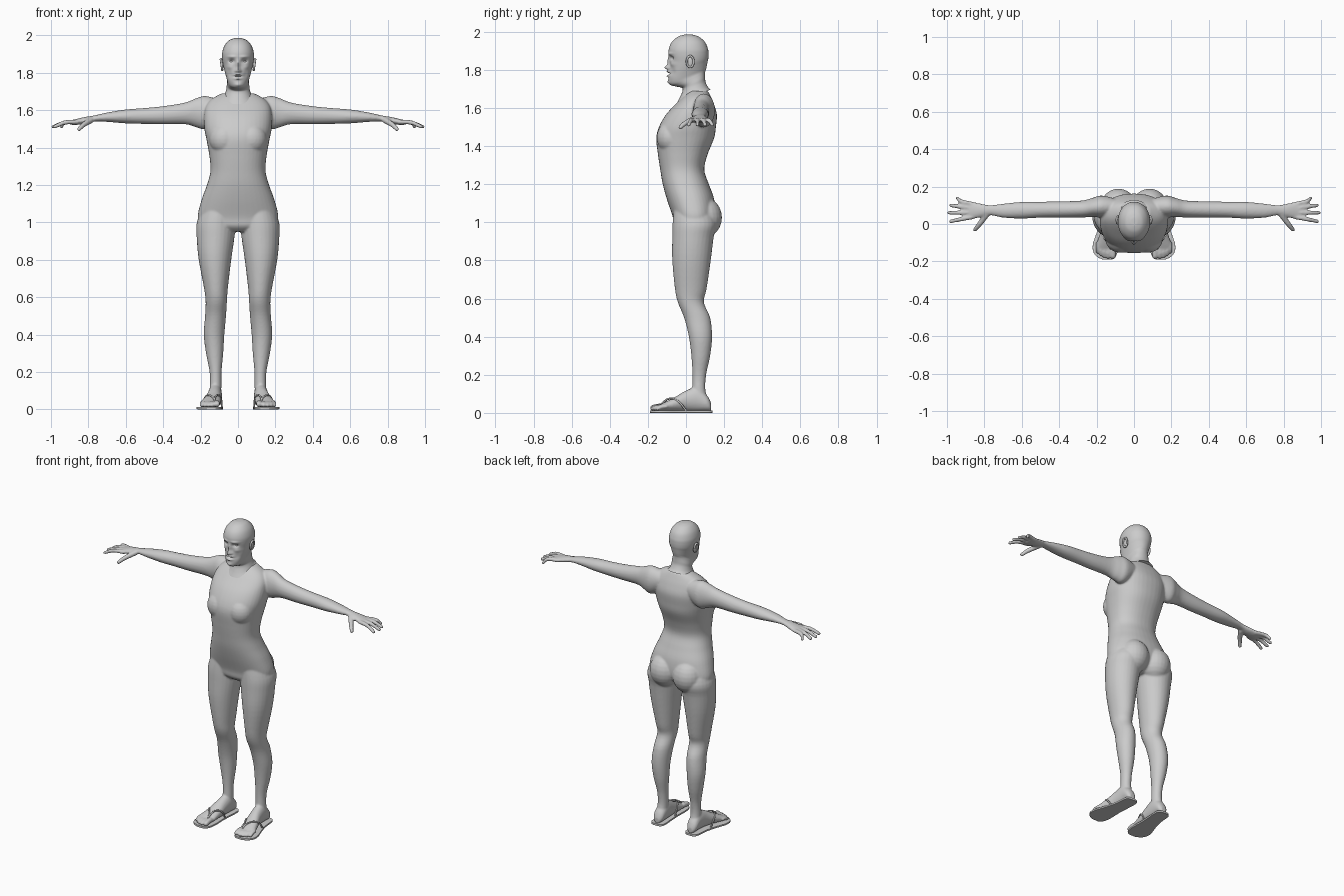
import bpy, bmesh, math
from mathutils import Vector, Matrix


def sgn_pow(a, e):
    return math.copysign(abs(a) ** e, a)


def catmull(a, b, c, d, t):
    return [0.5 * (2*q + (r-p)*t + (2*p-5*q+4*r-s)*t*t + (3*q-p-3*r+s)*t**3)
            for p, q, r, s in zip(a, b, c, d)]


def tube(bm, secs, n=28, steps=4, e=1.0, side=1):
    """Skin smooth rings; a section is (centre, half axis u, half axis v)."""
    flat = [[*c, *u, *v] for c, u, v in secs]
    ext = [flat[0]] + flat + [flat[-1]]
    rows = [catmull(*ext[i:i+4], k / steps)
            for i in range(len(flat) - 1) for k in range(steps)] + [flat[-1]]
    rings = []
    for r in rows:
        c, u, v = Vector(r[:3]), Vector(r[3:6]), Vector(r[6:])
        ring = []
        for k in range(n):
            a = 2 * math.pi * k / n
            p = c + u * sgn_pow(math.cos(a), e) + v * sgn_pow(math.sin(a), e)
            ring.append(bm.verts.new((p.x * side, p.y, p.z)))
        rings.append(ring)
    for a, b in zip(rings, rings[1:]):
        for k in range(n):
            bm.faces.new((a[k], a[(k+1) % n], b[(k+1) % n], b[k]))
    bm.faces.new(rings[0])
    bm.faces.new(rings[-1])


def ball(bm, loc, size, seg=24):
    m = Matrix.Translation(loc) @ Matrix.Diagonal((*size, 1))
    bmesh.ops.create_uvsphere(bm, u_segments=seg, v_segments=seg // 2, radius=1, matrix=m)


def digit(bm, pts, radii, side):
    """Round-ended finger or toe along a path."""
    pts = [Vector(p) for p in pts]
    d = (pts[-1] - pts[0]).normalized()
    u = d.cross(Vector((0, 0, 1))).normalized()
    v = u.cross(d)
    tube(bm, [(p, u * r, v * r) for p, r in zip(pts, radii)], 14, 4, 1, side)
    t = pts[-1]
    ball(bm, (t.x * side, t.y, t.z), [radii[-1]] * 3, 14)


def finish(bm, name, angle=None):
    bmesh.ops.recalc_face_normals(bm, faces=bm.faces)
    me = bpy.data.meshes.new(name)
    bm.to_mesh(me)
    bm.free()
    ob = bpy.data.objects.new(name, me)
    bpy.context.collection.objects.link(ob)
    bpy.ops.object.select_all(action='DESELECT')
    ob.select_set(True)
    bpy.context.view_layer.objects.active = ob
    bpy.ops.object.shade_smooth_by_angle(angle=math.radians(angle or 60))
    return ob


# torso: z, half width, front y, back y
TORSO = [(.95, .10, -.03, .08), (.98, .19, -.06, .13), (1.03, .215, -.07, .155),
         (1.12, .195, -.10, .148), (1.2, .166, -.122, .12), (1.275, .147, -.135, .096),
         (1.355, .153, -.147, .113), (1.44, .168, -.156, .147), (1.5, .18, -.142, .157),
         (1.565, .182, -.105, .162), (1.62, .172, -.055, .147), (1.66, .14, -.015, .13),
         (1.69, .085, .02, .115)]
# leg: z, centre x, half width, front y, back y
LEG = [(1.1, .10, .08, -.06, .12), (1.0, .116, .104, -.07, .16), (.92, .12, .101, -.072, .145),
       (.8, .123, .087, -.072, .13), (.65, .118, .064, -.058, .108), (.58, .116, .057, -.043, .094),
       (.5, .12, .056, -.01, .127), (.4, .128, .055, .015, .137), (.3, .125, .046, .028, .127),
       (.2, .12, .032, .034, .106), (.12, .12, .031, .033, .102), (.05, .122, .033, .03, .12)]
# arm and palm: x, low y, high y, low z, high z
ARM = [(.08, .05, .13, 1.56, 1.65), (.17, .035, .152, 1.50, 1.675), (.22, .038, .14, 1.507, 1.665),
       (.28, .035, .125, 1.524, 1.641), (.4, .034, .121, 1.524, 1.621), (.5, .034, .119, 1.526, 1.611),
       (.6, .029, .118, 1.529, 1.603), (.7, .034, .108, 1.537, 1.587), (.77, .047, .101, 1.539, 1.571),
       (.82, .036, .109, 1.527, 1.563), (.87, .025, .119, 1.52, 1.551), (.895, .03, .115, 1.522, 1.545)]
# foot: y, centre x, half width, top z
FOOT = [(.132, .122, .018, .05), (.112, .122, .034, .09), (.06, .122, .037, .135),
        (.0, .127, .039, .117), (-.06, .138, .047, .082), (-.12, .15, .054, .052),
        (-.15, .152, .048, .036)]
FINGERS = [(.038, .98, .014), (.061, .988, .06), (.084, .979, .1), (.105, .944, .138)]
TOES = [(.112, -.172, .016), (.138, -.176, .012), (.158, -.171, .0115),
        (.177, -.162, .011), (.195, -.148, .0105)]

# body: overlapping volumes fused by a voxel remesh
bm = bmesh.new()
tube(bm, [((0, (f+b)/2, z), (w, 0, 0), (0, (b-f)/2, 0)) for z, w, f, b in TORSO], 40, 5, .88)
for s in (1, -1):
    tube(bm, [((c, (f+b)/2, z), (w, 0, 0), (0, (b-f)/2, 0)) for z, c, w, f, b in LEG], side=s)
    tube(bm, [((x, (a+b)/2, (c+d)/2), (0, (b-a)/2, 0), (0, 0, (d-c)/2)) for x, a, b, c, d in ARM], side=s)
    tube(bm, [((c, y, (.01+t)/2), (w, 0, 0), (0, 0, (t-.01)/2)) for y, c, w, t in FOOT], side=s)
    ball(bm, (s*.083, .095, 1.025), (.095, .094, .105))
    ball(bm, (s*.072, -.08, 1.445), (.082, .074, .085))
    for y, tx, ty in FINGERS:
        digit(bm, [(.86, y, 1.536), (.925, (y+ty)/2, 1.534), (tx, ty, 1.511)], (.013, .012, .0105), s)
    digit(bm, [(.785, .055, 1.547), (.825, .0, 1.522), (.85, -.03, 1.498)], (.017, .014, .0115), s)
    for x, y, r in TOES:
        digit(bm, [(x, y+.05, .034), (x, y+.02, .032), (x, y, .011+r)], (r, r, r), s)
body = finish(bm, "body")
rm = body.modifiers.new("fuse", 'REMESH')
rm.mode = 'VOXEL'
rm.voxel_size = .006
rm.use_smooth_shade = True
sm = body.modifiers.new("soften", 'SMOOTH')
sm.factor = .5
sm.iterations = 5

# head and neck: front y, front z, back y, back z, half width
HEAD = [(-.045, 1.632, .128, 1.695, .088), (-.03, 1.66, .115, 1.71, .071),
        (-.018, 1.69, .103, 1.735, .062), (-.022, 1.705, .1, 1.76, .06),
        (-.055, 1.713, .1, 1.785, .058), (-.083, 1.722, .104, 1.8, .058),
        (-.092, 1.745, .108, 1.815, .063), (-.09, 1.785, .113, 1.84, .072),
        (-.084, 1.83, .117, 1.86, .08), (-.09, 1.875, .118, 1.885, .085),
        (-.09, 1.91, .115, 1.91, .084), (-.075, 1.945, .1, 1.945, .072),
        (-.045, 1.972, .07, 1.972, .049), (-.015, 1.983, .04, 1.983, .023),
        (.01, 1.985, .02, 1.985, .003)]
# face relief: x, z, spread x, spread z, outward amount
FACE = [(0, 1.812, .011, .013, .024), (0, 1.84, .009, .024, .013), (.013, 1.808, .006, .007, .008),
        (.034, 1.862, .015, .010, -.016), (.034, 1.885, .022, .007, .006),
        (.046, 1.83, .016, .012, .006), (.042, 1.79, .014, .02, -.006),
        (0, 1.79, .02, .005, .012), (0, 1.768, .018, .005, .011),
        (0, 1.779, .02, .003, -.012), (0, 1.735, .018, .01, .006)]
bm = bmesh.new()
tube(bm, [((0, (f+b)/2, (zf+zb)/2), (w, 0, 0), (0, (b-f)/2, (zb-zf)/2))
          for f, zf, b, zb, w in HEAD], 96, 9, .95)
for v in bm.verts:
    if v.co.y < -.02 and v.co.z > 1.715:
        v.co.y -= sum(a * math.exp(-((abs(v.co.x)-x)/sx)**2 - ((v.co.z-z)/sz)**2)
                      for x, z, sx, sz, a in FACE)
finish(bm, "head")

# eyes and ears
bm = bmesh.new()
for s in (1, -1):
    ball(bm, (s*.034, -.055, 1.862), (.014, .014, .012))
finish(bm, "eyes")
bm = bmesh.new()
for s in (1, -1):
    ball(bm, (s*.084, .022, 1.842), (.007, .017, .028))
    rim = [(Vector((s*(.088 + .004*math.sin(a)), .022 + .018*math.cos(a), 1.843 + .029*math.sin(a))),
            Vector((.006, 0, 0)), Vector((0, .006*math.cos(a), .006*math.sin(a))))
           for a in [math.pi*k/8 for k in range(-5, 12)]]
    tube(bm, rim, 10, 2)
finish(bm, "ears")

# sandals: flat soles, y, centre x, half width
SOLE = [(.14, .124, .02), (.132, .124, .036), (.11, .124, .045), (.04, .129, .047),
        (-.03, .14, .054), (-.1, .151, .067), (-.145, .153, .066), (-.175, .148, .05),
        (-.19, .142, .024)]
bm = bmesh.new()
for s in (1, -1):
    tube(bm, [((c, y, .0065), (w, 0, 0), (0, 0, .0065)) for y, c, w in SOLE], 24, 4, .2, s)
finish(bm, "sandal_soles", 35)

# sandal straps
STRAPS = [[(.127, -.14, .03), (.125, -.12, .055), (.112, -.08, .076), (.093, -.04, .062), (.086, -.01, .012)],
          [(.127, -.14, .03), (.128, -.12, .055), (.155, -.08, .076), (.178, -.04, .06), (.18, .0, .012)]]
cu = bpy.data.curves.new("sandal_straps", 'CURVE')
cu.dimensions = '3D'
cu.bevel_depth = .005
cu.bevel_resolution = 2
cu.resolution_u = 6
for s in (1, -1):
    for path in STRAPS:
        sp = cu.splines.new('BEZIER')
        sp.bezier_points.add(len(path) - 1)
        for bp, (x, y, z) in zip(sp.bezier_points, path):
            bp.co = (s*x, y, z)
            bp.handle_left_type = bp.handle_right_type = 'AUTO'
bpy.context.collection.objects.link(bpy.data.objects.new("sandal_straps", cu))
